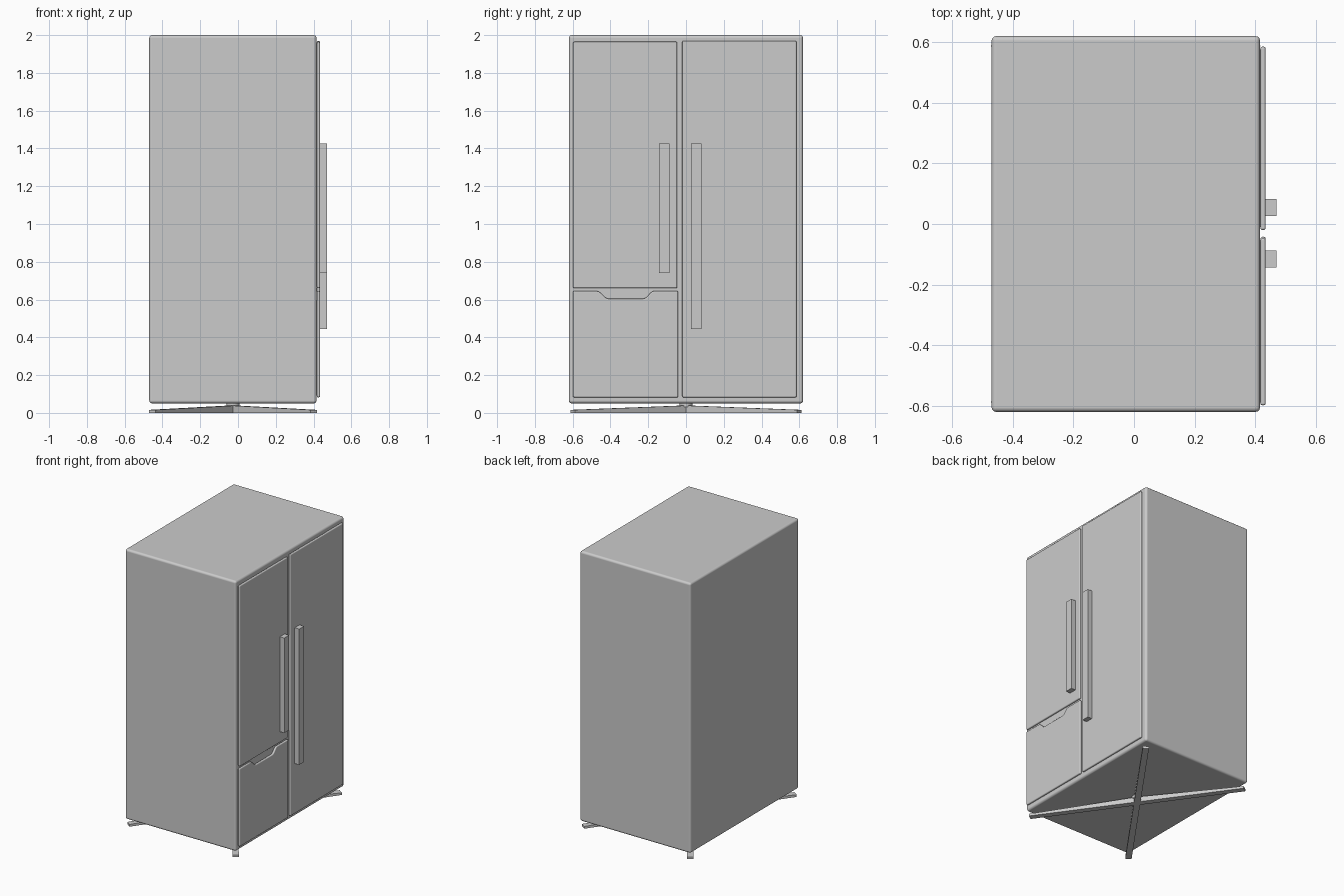
import bpy, bmesh, math

if "Cube" in bpy.data.objects:
    bpy.data.objects.remove(bpy.data.objects["Cube"])


def finish(name, bm, bevel=0.0, segments=3):
    """Turn a bmesh into a named object with optional rounded edges."""
    bmesh.ops.recalc_face_normals(bm, faces=bm.faces)
    mesh = bpy.data.meshes.new(name)
    bm.to_mesh(mesh)
    bm.free()
    ob = bpy.data.objects.new(name, mesh)
    bpy.context.collection.objects.link(ob)
    if bevel:
        mod = ob.modifiers.new("rounded_edges", "BEVEL")
        mod.width, mod.segments = bevel, segments
        mod.limit_method, mod.angle_limit = "ANGLE", math.radians(40)
        mod.use_clamp_overlap = False
        mod.harden_normals = True
        bpy.ops.object.select_all(action="DESELECT")
        bpy.context.view_layer.objects.active = ob
        ob.select_set(True)
        bpy.ops.object.shade_smooth_by_angle(angle=math.radians(35))
    return ob


def prism(name, outline, offset, bevel=0.0):
    """Extrude a closed 3D outline along an offset vector."""
    bm = bmesh.new()
    face = bm.faces.new([bm.verts.new(p) for p in outline])
    new = bmesh.ops.extrude_face_region(bm, geom=[face])["geom"]
    bmesh.ops.translate(bm, vec=offset,
                        verts=[v for v in new if isinstance(v, bmesh.types.BMVert)])
    return finish(name, bm, bevel)


def box(name, x, y, z, bevel=0.0):
    outline = [(x[0], y[0], z[0]), (x[0], y[1], z[0]),
               (x[0], y[1], z[1]), (x[0], y[0], z[1])]
    return prism(name, outline, (x[1] - x[0], 0, 0), bevel)


# Cabinet
box("cabinet", (-0.47, 0.416), (-0.62, 0.62), (0.05, 2.0), 0.016)

# Doors with thin seals behind them
doors = {"freezer_door": ((-0.598, -0.047), (0.66, 1.965)),
         "main_door": ((-0.02, 0.585), (0.082, 1.97))}
for name, (y, z) in doors.items():
    box(name, (0.417, 0.434), y, z, 0.007)
    box(name + "_seal", (0.41, 0.42), (y[0] + 0.01, y[1] - 0.01),
        (z[0] + 0.01, z[1] - 0.01))

# Drawer with a smooth finger notch in its top edge
top, low = 0.645, 0.605
steps = [i / 6 for i in range(7)]
ease = [(1 - math.cos(math.pi * t)) / 2 for t in steps]
notch = [(-0.472 + 0.06 * t, top - (top - low) * e) for t, e in zip(steps, ease)]
notch += [(-0.225 + 0.055 * t, low + (top - low) * e) for t, e in zip(steps, ease)]
outline = [(-0.042, 0.082), (-0.598, 0.082), (-0.598, top)] + notch + [(-0.042, top)]
prism("drawer", [(0.417, y, z) for y, z in outline], (0.017, 0, 0), 0.007)
box("drawer_seal", (0.41, 0.42), (-0.588, -0.052), (0.092, 0.595))

# Handles
box("freezer_handle", (0.432, 0.47), (-0.143, -0.088), (0.74, 1.425))
box("main_handle", (0.432, 0.47), (0.027, 0.082), (0.445, 1.425))

# Crossed base: two diagonal bars, tallest in the middle
cx, dx, dy, half = -0.027, 0.428, 0.6, 0.021
length = math.hypot(dx, dy)
ux, uy = dx / length, dy / length
side_profile = [(-length, 0.0), (length, 0.0), (length, 0.016),
                (0.04, 0.038), (-0.04, 0.038), (-length, 0.016)]
for name, s in (("base_bar_a", 1), ("base_bar_b", -1)):
    nx, ny = -uy * s * half, ux * half
    prism(name, [(cx + ux * d - nx, s * uy * d - ny, z) for d, z in side_profile],
          (2 * nx, 2 * ny, 0))

# Short post joining the base to the cabinet
bm = bmesh.new()
bmesh.ops.create_cone(bm, cap_ends=True, segments=16, radius1=0.035,
                      radius2=0.035, depth=0.025)
bmesh.ops.translate(bm, vec=(cx, 0, 0.0425), verts=bm.verts)
finish("base_post", bm)
